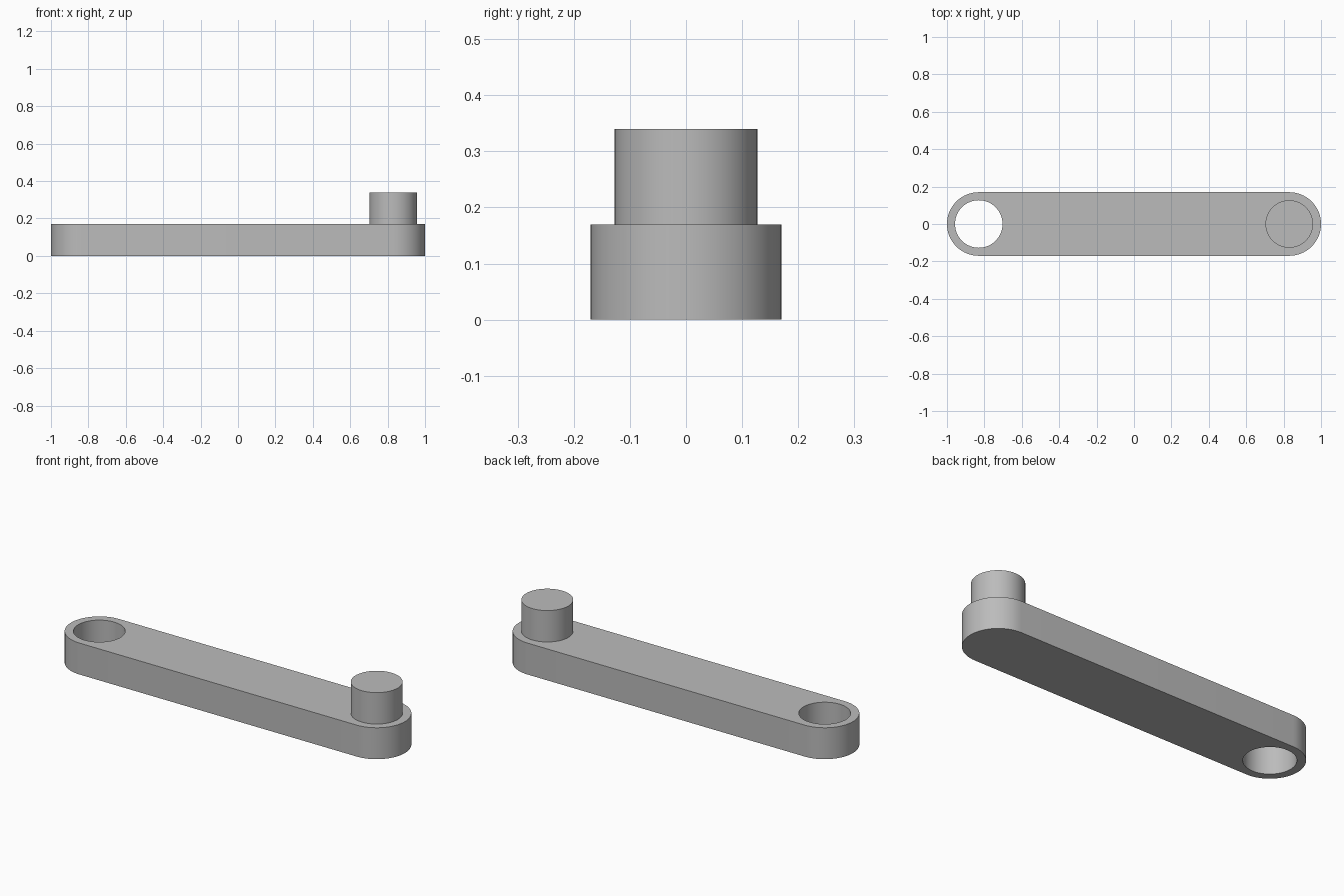
import bpy
import bmesh
from math import cos, sin, pi, radians

cube = bpy.data.objects.get("Cube")
if cube:
    bpy.data.objects.remove(cube, do_unlink=True)

ARM_RADIUS = 0.17
ARM_HEIGHT = 0.17
PIN_RADIUS = 0.127
PIN_TOP = 0.34
PIVOT = 1 - ARM_RADIUS
SEGMENTS = 64

grey = bpy.data.materials.new("plain grey")
grey.use_nodes = True
colour = (0.5, 0.5, 0.5, 1)
grey.diffuse_color = colour
grey.node_tree.nodes["Principled BSDF"].inputs["Base Color"].default_value = colour


def arc(cx, radius, start, sweep, count):
    """Points along an arc centred on the x axis."""
    angles = [start + sweep * i / count for i in range(count + 1)]
    return [(cx + radius * cos(a), radius * sin(a)) for a in angles]


def circle(cx, radius):
    return arc(cx, radius, 0, 2 * pi, SEGMENTS)[:-1]


def extruded(name, outlines, bottom, top):
    """Fill the outlines (inner ones become holes) and extrude them upward."""
    bm = bmesh.new()
    edges = []
    for outline in outlines:
        verts = [bm.verts.new((x, y, bottom)) for x, y in outline]
        edges += [bm.edges.new((v, verts[i - 1])) for i, v in enumerate(verts)]
    bmesh.ops.triangle_fill(bm, edges=edges, use_beauty=True, use_dissolve=False)
    result = bmesh.ops.extrude_face_region(bm, geom=bm.faces[:], use_keep_orig=True)
    raised = [g for g in result["geom"] if isinstance(g, bmesh.types.BMVert)]
    bmesh.ops.translate(bm, verts=raised, vec=(0, 0, top - bottom))
    bmesh.ops.recalc_face_normals(bm, faces=bm.faces[:])

    mesh = bpy.data.meshes.new(name)
    bm.to_mesh(mesh)
    bm.free()
    mesh.materials.append(grey)
    obj = bpy.data.objects.new(name, mesh)
    bpy.context.collection.objects.link(obj)
    bpy.ops.object.select_all(action="DESELECT")
    obj.select_set(True)
    bpy.context.view_layer.objects.active = obj
    bpy.ops.object.shade_smooth_by_angle(angle=radians(30))
    return obj


# Flat link arm with rounded ends and a through hole at its right end
half = SEGMENTS // 2
arm_outline = (arc(PIVOT, ARM_RADIUS, -pi / 2, pi, half)
               + arc(-PIVOT, ARM_RADIUS, pi / 2, pi, half))
extruded("link_arm", [arm_outline, circle(-PIVOT, PIN_RADIUS)], 0, ARM_HEIGHT)

# Round pin standing on the left end
extruded("pin", [circle(PIVOT, PIN_RADIUS)], ARM_HEIGHT, PIN_TOP)
